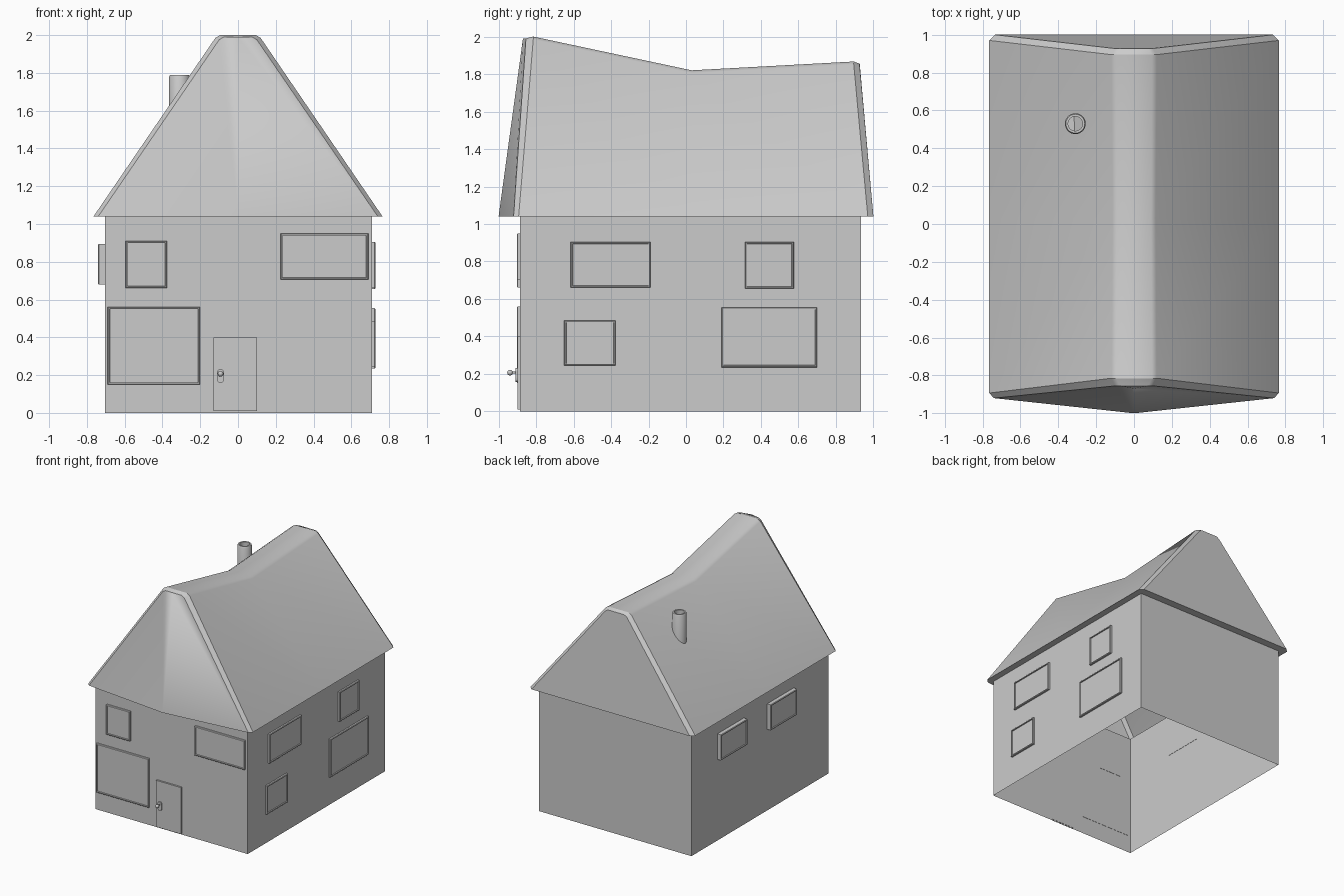
import bpy, bmesh, math
from mathutils import Vector, Matrix

cube = bpy.data.objects.get("Cube")
if cube:
    bpy.data.objects.remove(cube, do_unlink=True)

grey = bpy.data.materials.new("plain grey")
grey.use_nodes = True
COLOUR = (0.6, 0.6, 0.6, 1)
grey.diffuse_color = COLOUR
grey.node_tree.nodes["Principled BSDF"].inputs["Base Color"].default_value = COLOUR


def finish(name, bm, fix_normals=True):
    if fix_normals:
        bmesh.ops.recalc_face_normals(bm, faces=bm.faces)
    mesh = bpy.data.meshes.new(name)
    bm.to_mesh(mesh)
    bm.free()
    mesh.materials.append(grey)
    obj = bpy.data.objects.new(name, mesh)
    bpy.context.collection.objects.link(obj)
    return obj


def box(bm, low, high):
    low, high = Vector(low), Vector(high)
    size = high - low
    matrix = Matrix.Translation((low + high) / 2) @ Matrix.Diagonal((*size, 1))
    return bmesh.ops.create_cube(bm, size=1, matrix=matrix)


LEFT, RIGHT, FRONT, BACK, EAVE = -0.705, 0.71, -0.885, 0.935, 1.04

# Walls: a shell open at top and bottom
bm = bmesh.new()
box(bm, (LEFT, FRONT, 0), (RIGHT, BACK, EAVE))
caps = [f for f in bm.faces if abs(f.normal.z) > 0.5]
bmesh.ops.delete(bm, geom=caps, context='FACES_ONLY')
finish("walls", bm)


# Roof: cross-sections lofted along a sagging ridge, with chamfered gables
def section(bm, half, y_eave, ridge, y_ridge, z_ridge, drop=0.0):
    pts = [(-half, y_eave, EAVE), (-ridge, y_ridge, z_ridge - 0.015),
           (-ridge + 0.025, y_ridge, z_ridge), (ridge - 0.025, y_ridge, z_ridge),
           (ridge, y_ridge, z_ridge - 0.015), (half, y_eave, EAVE)]
    return [bm.verts.new(p) for p in pts]


bm = bmesh.new()
rows = [section(bm, 0.74, -0.92, 0.10, -0.855, 1.99),
        section(bm, 0.765, -0.893, 0.12, -0.815, 2.0),
        section(bm, 0.765, 0.03, 0.115, 0.03, 1.82),
        section(bm, 0.765, 0.97, 0.12, 0.895, 1.867),
        section(bm, 0.735, 1.0, 0.10, 0.927, 1.855)]
for a, b in zip(rows, rows[1:]):
    for i in range(5):
        bm.faces.new((a[i], a[i + 1], b[i + 1], b[i]))

# Front gable bows out at its centre line, back gable is flat
bottom = bm.verts.new((0, -1.0, EAVE))
top = bm.verts.new((0, -0.87, 1.99))
f = rows[0]
bm.faces.new((f[0], bottom, top, f[2], f[1]))
bm.faces.new((bottom, f[5], f[4], f[3], top))
bm.faces.new((f[2], top, f[3]))
bm.faces.new(rows[-1])
bmesh.ops.recalc_face_normals(bm, faces=bm.faces)

for face in bm.faces:
    face.smooth = True
for row in (rows[0], rows[1], rows[3], rows[4]):
    for a, b in zip(row, row[1:]):
        edge = bm.edges.get((a, b))
        if edge:
            edge.smooth = False

# Soffit closes the overhang between eave and wall
eave = [bottom, f[5], rows[1][5], rows[2][5], rows[3][5], rows[4][5],
        rows[4][0], rows[3][0], rows[2][0], rows[1][0], f[0]]
inner = [bm.verts.new((min(max(v.co.x, LEFT), RIGHT),
                       min(max(v.co.y, FRONT), BACK), EAVE)) for v in eave]
outer = [bm.verts.new(v.co) for v in eave]
for i in range(len(eave)):
    j = (i + 1) % len(eave)
    bm.faces.new((outer[j], outer[i], inner[i], inner[j]))
bmesh.ops.dissolve_degenerate(bm, dist=0.0001, edges=bm.edges)
finish("roof", bm, fix_normals=False)


# Windows: local x runs along the wall, local y points outwards
def window(name, side, a0, a1, z0, z1, depth=0.013):
    bm = bmesh.new()
    box(bm, (a0, -0.002, z0), (a1, depth, z1))
    bm.normal_update()
    face = max(bm.faces, key=lambda f: f.normal.y)
    bmesh.ops.inset_region(bm, faces=[face], thickness=0.006, depth=0.004)
    bmesh.ops.inset_region(bm, faces=[face], thickness=0.008, depth=0)
    bmesh.ops.inset_region(bm, faces=[face], thickness=0.002, depth=-0.008)
    along = Vector((1, 0, 0)) if side == "front" else Vector((0, 1, 0))
    out, base = {"front": ((0, -1, 0), FRONT), "right": ((1, 0, 0), RIGHT),
                 "left": ((-1, 0, 0), LEFT)}[side]
    out = Vector(out)
    for v in bm.verts:
        p = along * v.co.x + out * (v.co.y + abs(base))
        v.co = (p.x, p.y, v.co.z)
    finish(name, bm)


window("front_upper_small_window", "front", -0.595, -0.375, 0.66, 0.91)
window("front_upper_wide_window", "front", 0.225, 0.69, 0.705, 0.95)
window("front_lower_window", "front", -0.69, -0.20, 0.15, 0.56)
window("right_upper_wide_window", "right", -0.615, -0.19, 0.66, 0.905)
window("right_upper_small_window", "right", 0.315, 0.575, 0.655, 0.905)
window("right_lower_small_window", "right", -0.65, -0.375, 0.245, 0.485)
window("right_lower_wide_window", "right", 0.19, 0.70, 0.235, 0.555)
window("left_rear_window", "left", 0.24, 0.59, 0.68, 0.895, 0.032)
window("left_front_window", "left", -0.42, -0.07, 0.68, 0.895, 0.032)

# Door with handle plate, stem and knob
bm = bmesh.new()
box(bm, (-0.13, -0.90, 0.01), (0.10, FRONT + 0.002, 0.40))
finish("door", bm)

turn = Matrix.Rotation(math.pi / 2, 4, 'X')
bm = bmesh.new()
box(bm, (-0.11, -0.91, 0.175), (-0.075, -0.90, 0.215))
for z in (0.175, 0.215):
    bmesh.ops.create_cone(bm, cap_ends=True, segments=16, radius1=0.0175,
                          radius2=0.0175, depth=0.01,
                          matrix=Matrix.Translation((-0.0925, -0.905, z)) @ turn)
finish("handle_plate", bm)

bm = bmesh.new()
bmesh.ops.create_cone(bm, cap_ends=True, segments=12, radius1=0.006, radius2=0.006,
                      depth=0.04, matrix=Matrix.Translation((-0.0925, -0.925, 0.207)) @ turn)
bmesh.ops.create_uvsphere(bm, u_segments=16, v_segments=10, radius=0.015,
                          matrix=Matrix.Translation((-0.0925, -0.939, 0.207)))
for face in bm.faces:
    face.smooth = True
finish("door_knob", bm)

# Chimney: a hollow pipe turned from a profile
bm = bmesh.new()
profile = [(0.055, 1.4), (0.055, 1.78), (0.05, 1.79), (0.038, 1.79), (0.038, 1.6), (0, 1.6)]
verts = [bm.verts.new((r, 0, z)) for r, z in profile]
edges = [bm.edges.new(pair) for pair in zip(verts, verts[1:])]
bmesh.ops.spin(bm, geom=verts + edges, cent=(0, 0, 0), axis=(0, 0, 1),
               angle=math.tau, steps=32)
bmesh.ops.remove_doubles(bm, verts=bm.verts, dist=0.0001)
bmesh.ops.translate(bm, verts=bm.verts, vec=(-0.31, 0.53, 0))
chimney = finish("chimney", bm)
bpy.ops.object.select_all(action='DESELECT')
chimney.select_set(True)
bpy.context.view_layer.objects.active = chimney
bpy.ops.object.shade_smooth_by_angle(angle=math.radians(35))
